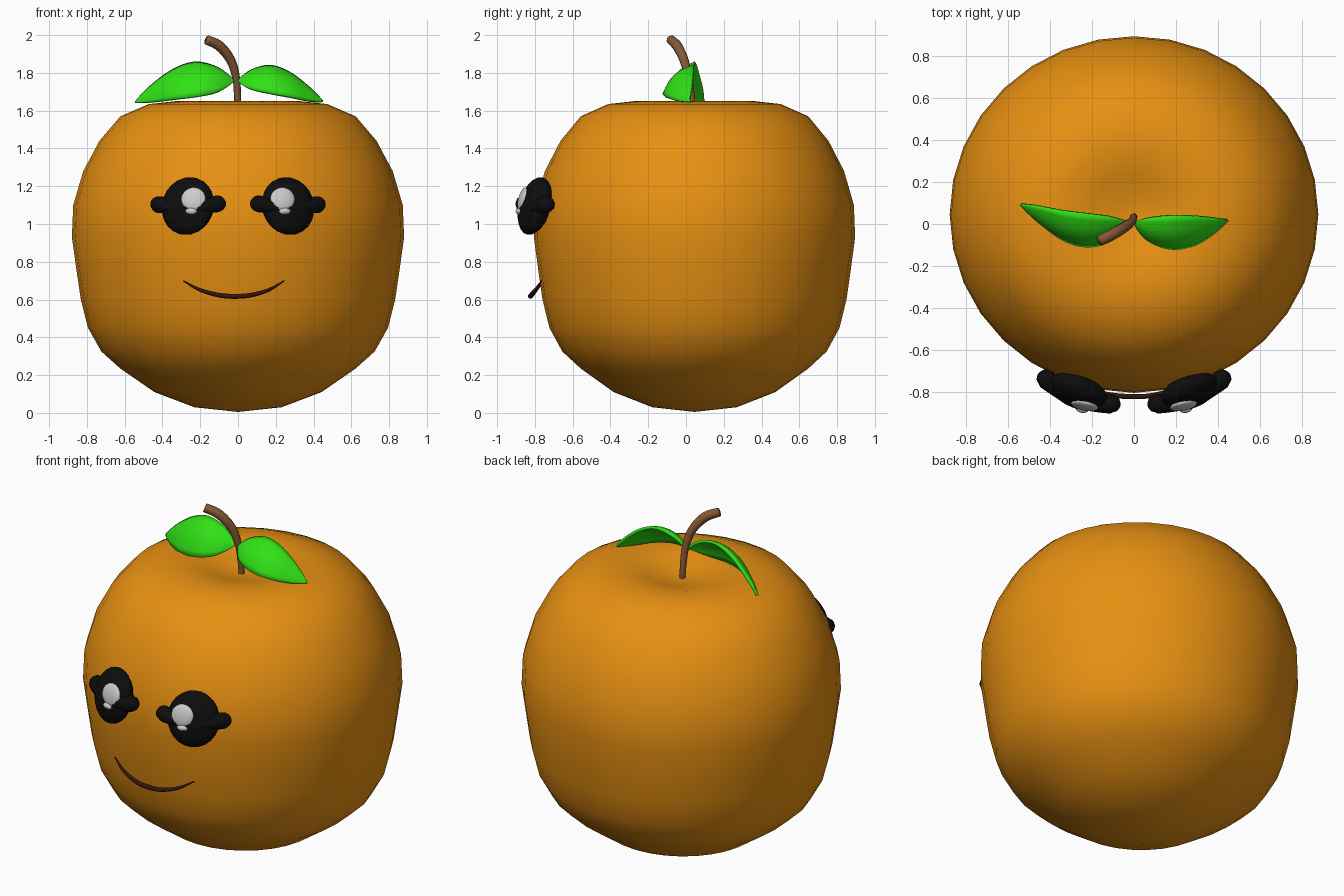
import bpy, bmesh, math
from mathutils import Matrix, Vector

if "Cube" in bpy.data.objects:
    bpy.data.objects.remove(bpy.data.objects["Cube"])


def material(name, rgb):
    m = bpy.data.materials.new(name)
    m.diffuse_color = (*rgb, 1)
    m.use_nodes = True
    m.node_tree.nodes["Principled BSDF"].inputs["Base Color"].default_value = m.diffuse_color
    return m


ORANGE = material("orange_skin", (0.80, 0.28, 0.006))
GREEN = material("leaf_green", (0.03, 0.75, 0.008))
BROWN = material("stem_brown", (0.24, 0.10, 0.035))
BLACK = material("eye_black", (0.004, 0.004, 0.004))
WHITE = material("eye_white", (0.8, 0.8, 0.8))
DARK = material("mouth_dark", (0.035, 0.007, 0.004))


def finish(name, bm, mat, mirror=False):
    bmesh.ops.recalc_face_normals(bm, faces=bm.faces)
    for f in bm.faces:
        f.smooth = True
    me = bpy.data.meshes.new(name)
    bm.to_mesh(me)
    bm.free()
    me.materials.append(mat)
    ob = bpy.data.objects.new(name, me)
    bpy.context.collection.objects.link(ob)
    if mirror:
        ob.modifiers.new("mirror", 'MIRROR').use_mirror_merge = False
    return ob


def smooth_path(pts, n=6):
    """Catmull-Rom resampling of a list of tuples (any dimension)."""
    p = [pts[0]] + pts + [pts[-1]]
    out = []
    for i in range(1, len(p) - 2):
        for k in range(n):
            t = k / n
            out.append([0.5 * (2 * b + (c - a) * t + (2 * a - 5 * b + 4 * c - d) * t * t
                               + (3 * b - a - 3 * c + d) * t ** 3)
                        for a, b, c, d in zip(*p[i - 1:i + 3])])
    return out + [list(pts[-1])]


def tube(name, pts, mat, matrix=Matrix(), sides=10, mirror=False):
    """Round tube through (x, y, z, radius) points."""
    path = smooth_path(pts)
    bm = bmesh.new()
    rings = []
    for i, q in enumerate(path):
        a = Vector(path[max(i - 1, 0)][:3])
        b = Vector(path[min(i + 1, len(path) - 1)][:3])
        t = (b - a).normalized()
        u = t.cross(Vector((0, 1, 0))).normalized()
        v = t.cross(u)
        rings.append([bm.verts.new(matrix @ (Vector(q[:3]) + q[3] * (
            u * math.cos(2 * math.pi * k / sides) + v * math.sin(2 * math.pi * k / sides))))
            for k in range(sides)])
    for r, s in zip(rings, rings[1:]):
        for k in range(sides):
            j = (k + 1) % sides
            bm.faces.new((r[k], r[j], s[j], s[k]))
    bm.faces.new(rings[0])
    bm.faces.new(rings[-1])
    return finish(name, bm, mat, mirror)


def ellipsoid(name, loc, radii, mat, matrix, rot=0.0):
    bm = bmesh.new()
    m = matrix @ Matrix.Translation(loc) @ Matrix.Rotation(rot, 4, 'Z') @ Matrix.Diagonal((*radii, 1))
    bmesh.ops.create_uvsphere(bm, u_segments=20, v_segments=12, radius=1, matrix=m)
    return finish(name, bm, mat, mirror=True)


# Fruit body: lathed profile with a dimpled top
profile = [(0, 0.005), (0.23, 0.03), (0.44, 0.11), (0.62, 0.235), (0.72, 0.325), (0.79, 0.45),
           (0.828, 0.60), (0.85, 0.75), (0.875, 0.93), (0.868, 1.10), (0.815, 1.28), (0.73, 1.44),
           (0.62, 1.57), (0.47, 1.635), (0.33, 1.65), (0.20, 1.62), (0.10, 1.59), (0, 1.58)]
bm = bmesh.new()
vs = [bm.verts.new((r, 0, z)) for r, z in profile]
es = [bm.edges.new(e) for e in zip(vs, vs[1:])]
bmesh.ops.spin(bm, geom=vs + es, cent=(0, 0, 0), axis=(0, 0, 1), angle=2 * math.pi, steps=32)
bmesh.ops.remove_doubles(bm, verts=bm.verts, dist=1e-4)
bm.transform(Matrix.Translation((0, 0.045, 0)) @ Matrix.Diagonal((1.005, 0.972, 1, 1)))
finish("fruit_body", bm, ORANGE)

# Stem, flaring towards the cut end
tube("stem", [(0, 0.035, 1.56, 0.016), (-0.003, 0.03, 1.66, 0.018), (-0.008, 0.015, 1.76, 0.020),
              (-0.035, -0.008, 1.86, 0.024), (-0.095, -0.045, 1.94, 0.027),
              (-0.165, -0.08, 1.975, 0.025)], BROWN, sides=12)


# Leaves: cupped grid between a back edge and a front edge
def leaf(name, back, front, n=8):
    bm = bmesh.new()
    rows = []
    for b, f in zip(smooth_path(back, 4), smooth_path(front, 4)):
        b, f = Vector(b), Vector(f)
        w = (f - b).length
        rows.append([bm.verts.new(b.lerp(f, k / n) + Vector((0, -0.7, 0.7)) * (
            0.14 * w * math.sin(math.pi * k / n))) for k in range(n + 1)])
    for r, s in zip(rows, rows[1:]):
        for k in range(n):
            bm.faces.new((r[k], r[k + 1], s[k + 1], s[k]))
    bmesh.ops.remove_doubles(bm, verts=bm.verts, dist=1e-4)
    ob = finish(name, bm, GREEN)
    mod = ob.modifiers.new("thickness", 'SOLIDIFY')
    mod.thickness = 0.016
    mod.offset = 0


leaf("right_leaf",
     [(0, 0.01, 1.755), (0.07, 0.03, 1.81), (0.17, 0.04, 1.835), (0.27, 0.04, 1.80),
      (0.37, 0.032, 1.725), (0.445, 0.02, 1.65)],
     [(0, 0.01, 1.755), (0.06, -0.07, 1.715), (0.17, -0.115, 1.69), (0.28, -0.10, 1.67),
      (0.38, -0.04, 1.65), (0.445, 0.02, 1.645)])
leaf("left_leaf",
     [(-0.02, 0.01, 1.755), (-0.11, 0.035, 1.825), (-0.23, 0.05, 1.853), (-0.35, 0.065, 1.81),
      (-0.47, 0.088, 1.72), (-0.54, 0.095, 1.645)],
     [(-0.02, 0.01, 1.755), (-0.10, -0.07, 1.70), (-0.21, -0.105, 1.675), (-0.33, -0.075, 1.66),
      (-0.45, 0.01, 1.645), (-0.54, 0.095, 1.64)])

# Eyes, mirrored across x
eye = (Matrix.Translation((0.265, -0.80, 1.095)) @ Matrix.Rotation(math.radians(21), 4, 'Z')
       @ Matrix.Rotation(math.radians(-15), 4, 'X'))
ellipsoid("eyes", (0, 0, 0), (0.147, 0.072, 0.157), BLACK, eye)
ellipsoid("large_eye_highlights", (-0.05, -0.058, 0.022), (0.066, 0.020, 0.064), WHITE, eye, math.radians(-9))
ellipsoid("small_eye_highlights", (-0.045, -0.060, -0.045), (0.032, 0.020, 0.018), WHITE, eye, math.radians(-9))

# Curved band across each eye with rounded ends
tube("eye_bands", [(-0.21, 0, 0.02, 0.006), (-0.20, 0, 0.018, 0.028), (-0.165, -0.002, 0.012, 0.046),
                   (-0.10, -0.025, -0.01, 0.036), (0, -0.048, -0.03, 0.026),
                   (0.10, -0.025, -0.01, 0.036), (0.165, -0.002, 0.008, 0.046),
                   (0.20, 0, 0.014, 0.028), (0.21, 0, 0.016, 0.006)],
     BLACK, eye, mirror=True)

# Smile, tapered to points
tube("smile", [(-0.29, -0.755, 0.70, 0.003), (-0.21, -0.79, 0.655, 0.009), (-0.11, -0.815, 0.625, 0.012),
               (-0.02, -0.823, 0.617, 0.013), (0.07, -0.82, 0.624, 0.012),
               (0.165, -0.797, 0.652, 0.009), (0.245, -0.765, 0.70, 0.003)], DARK)
